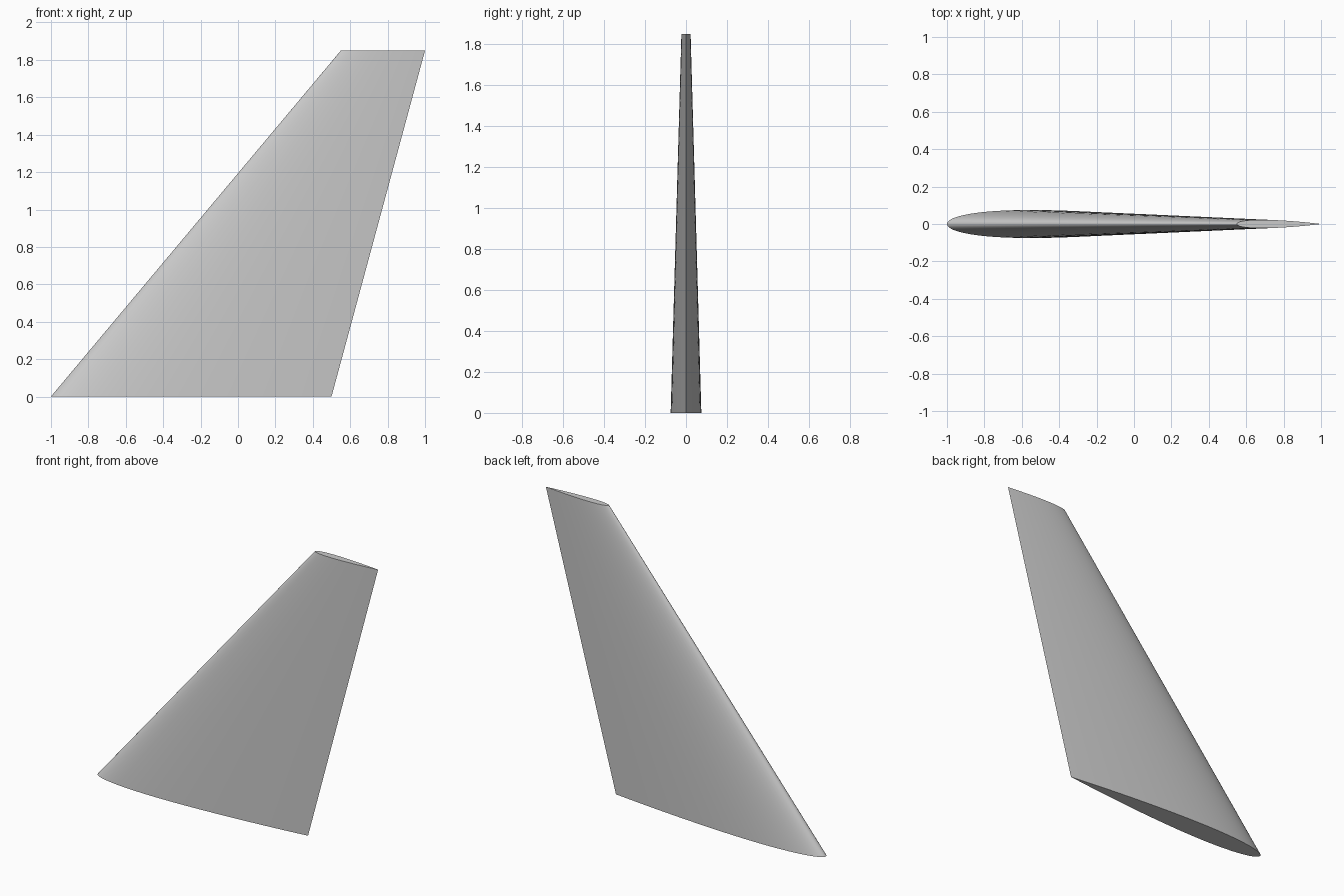
import bpy, bmesh, math

cube = bpy.data.objects.get("Cube")
if cube:
    bpy.data.objects.remove(cube, do_unlink=True)

STEPS = 32          # points along each side of the section
THICKNESS = 0.10    # thickness as a share of the chord

# Light grey skin
grey = bpy.data.materials.new("light_grey")
grey.use_nodes = True
colour = (0.6, 0.6, 0.6, 1)
grey.diffuse_color = colour
grey.node_tree.nodes["Principled BSDF"].inputs["Base Color"].default_value = colour


def half_thickness(t):
    """Symmetric aerofoil with a closed trailing edge."""
    return 5 * THICKNESS * (0.2969 * math.sqrt(t) - 0.126 * t - 0.3516 * t**2
                            + 0.2843 * t**3 - 0.1036 * t**4)


def section(bm, lead_x, chord, z):
    """Closed loop from trailing edge, round the nose and back."""
    loop = []
    for i in range(2 * STEPS):
        a = math.pi * i / STEPS
        t = (1 + math.cos(a)) / 2
        side = 1 if i < STEPS else -1
        y = 0 if i in (0, STEPS) else side * half_thickness(t) * chord
        loop.append(bm.verts.new((lead_x + t * chord, y, z)))
    return loop


# Swept, tapered fin lofted between the root and tip sections
bm = bmesh.new()
root = section(bm, -1.0, 1.5, 0)
tip = section(bm, 0.55, 0.45, 1.85)
count = len(root)
for i in range(count):
    j = (i + 1) % count
    bm.faces.new((root[i], root[j], tip[j], tip[i]))
bm.faces.new(root[::-1])
bm.faces.new(tip)
bmesh.ops.recalc_face_normals(bm, faces=bm.faces)

mesh = bpy.data.meshes.new("swept_fin")
bm.to_mesh(mesh)
bm.free()
mesh.materials.append(grey)
fin = bpy.data.objects.new("swept_fin", mesh)
bpy.context.collection.objects.link(fin)

# Smooth skin with sharp end caps and trailing edge
bpy.ops.object.select_all(action="DESELECT")
fin.select_set(True)
bpy.context.view_layer.objects.active = fin
bpy.ops.object.shade_smooth_by_angle(angle=math.radians(40))
